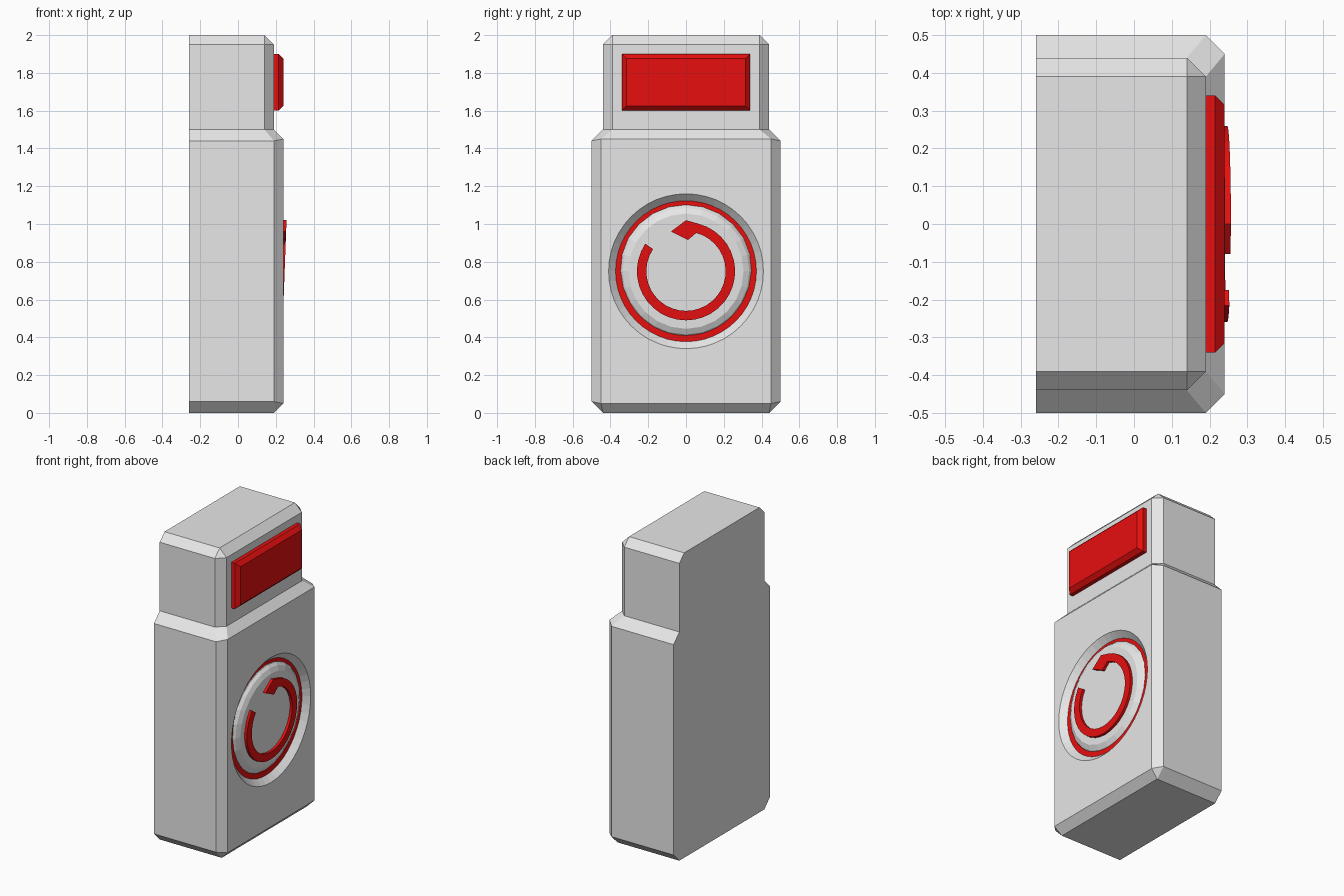
import bpy, bmesh, math
from mathutils import Vector

if "Cube" in bpy.data.objects:
    bpy.data.objects.remove(bpy.data.objects["Cube"])

CZ = 0.75      # height of the dial centre
FRONT = 0.24   # x of the main front face


def material(name, rgb):
    m = bpy.data.materials.new(name)
    m.diffuse_color = (*rgb, 1)
    m.use_nodes = True
    m.node_tree.nodes["Principled BSDF"].inputs["Base Color"].default_value = m.diffuse_color
    return m


GREY = material("light grey", (0.8, 0.8, 0.8))
RED = material("red", (0.83, 0.005, 0.005))


def finish(name, bm, mat):
    bmesh.ops.remove_doubles(bm, verts=bm.verts, dist=1e-5)
    bmesh.ops.recalc_face_normals(bm, faces=bm.faces)
    me = bpy.data.meshes.new(name)
    bm.to_mesh(me)
    bm.free()
    ob = bpy.data.objects.new(name, me)
    bpy.context.collection.objects.link(ob)
    me.materials.append(mat)
    return ob


def loft(name, rings, mat, closed=False):
    """Skin a list of equal-length rings; cap the ends unless closed."""
    bm = bmesh.new()
    vs = [[bm.verts.new(p) for p in r] for r in rings]
    n = len(vs[0])
    pairs = list(zip(vs, vs[1:])) + ([(vs[-1], vs[0])] if closed else [])
    for a, b in pairs:
        for i in range(n):
            j = (i + 1) % n
            pts = []
            for v in (a[i], a[j], b[j], b[i]):
                if all((v.co - p.co).length > 1e-5 for p in pts):
                    pts.append(v)
            if len(pts) > 2:
                bm.faces.new(pts)
    if not closed:
        bm.faces.new(vs[0])
        bm.faces.new(vs[-1])
    return finish(name, bm, mat)


def tilt(z):
    """Slight backward lean of the dial towards its bottom."""
    return 0.037 * (z - CZ)


def circle(r, x, n, lean=False):
    pts = []
    for i in range(n):
        a = 2 * math.pi * i / n
        z = CZ + r * math.sin(a)
        pts.append((x + (tilt(z) if lean else 0), r * math.cos(a), z))
    return pts


def section(y, z, xs, yf, zf, xf):
    """Body outline at one level: flat back, chamfered front corners."""
    half = [(-0.26, y, z), (xs, y, z), (xf, yf, zf)]
    return [(p[0], -p[1], p[2]) for p in half] + half[::-1]


# body: lower block, sloped shoulder and narrower head
body = loft("body", [
    section(0.44, 0.0, 0.19, 0.44, 0.0, 0.19),
    section(0.50, 0.06, 0.19, 0.45, 0.05, FRONT),
    section(0.50, 1.44, 0.19, 0.45, 1.45, FRONT),
    section(0.44, 1.50, 0.14, 0.39, 1.50, 0.19),
    section(0.44, 1.95, 0.14, 0.39, 1.95, 0.19),
    section(0.39, 2.0, 0.14, 0.39, 2.0, 0.14),
], GREY)

# round recess with sloping wall
cutter = loft("recess_cutter", [circle(0.36, 0.19, 48), circle(0.42, 0.25, 48)], GREY)
cutter.hide_render = True
mod = body.modifiers.new("recess", "BOOLEAN")
mod.operation = "DIFFERENCE"
mod.solver = "EXACT"
mod.object = cutter
bpy.context.view_layer.objects.active = body
bpy.ops.object.modifier_apply(modifier=mod.name)
bpy.data.objects.remove(cutter)

# dial button with a two-step bevel
loft("dial_button", [
    circle(0.352, 0.17, 24, True),
    circle(0.352, 0.197, 24, True),
    circle(0.335, 0.215, 24, True),
    circle(0.305, 0.23, 24, True),
], GREY)

# red line at the bottom of the recess
loft("groove_ring", [
    circle(0.34, 0.185, 48), circle(0.375, 0.185, 48),
    circle(0.375, 0.203, 48), circle(0.34, 0.203, 48),
], RED, closed=True)

# open ring ending in an arrow head, raised on the dial
outer, inner = [], []
STEPS = 28
for i in range(STEPS + 1):
    t = i / STEPS
    a_out = math.radians(146 + (435 - 146) * t)
    outer.append((0.26 * math.cos(a_out), 0.26 * math.sin(a_out)))
    inner.append((0.21 * math.cos(a_out), 0.21 * math.sin(a_out)))
outer.append((0.0, 0.27))
inner.append((0.01, 0.165))
bm = bmesh.new()


def arrow_vert(p, x):
    z = CZ + p[1]
    return bm.verts.new((x + tilt(z), p[0], z))


layers = []
for x in (0.222, 0.247):
    layers.append(([arrow_vert(p, x) for p in outer],
                   [arrow_vert(p, x) for p in inner],
                   arrow_vert((-0.08, 0.21), x)))
for o, n, tip in layers:
    for k in range(len(o) - 1):
        bm.faces.new((o[k], o[k + 1], n[k + 1], n[k]))
    bm.faces.new((o[-1], tip, n[-1]))
loops = [o + [tip] + n[::-1] for o, n, tip in layers]
for k in range(len(loops[0])):
    j = (k + 1) % len(loops[0])
    bm.faces.new((loops[0][k], loops[0][j], loops[1][j], loops[1][k]))
finish("arrow_ring", bm, RED)


# red panel on the head with bevelled rim
def rect(x, y, z0, z1):
    return [(x, -y, z0), (x, y, z0), (x, y, z1), (x, -y, z1)]


loft("head_panel", [
    rect(0.18, 0.34, 1.6, 1.9),
    rect(0.215, 0.34, 1.6, 1.9),
    rect(0.24, 0.315, 1.625, 1.875),
], RED)
